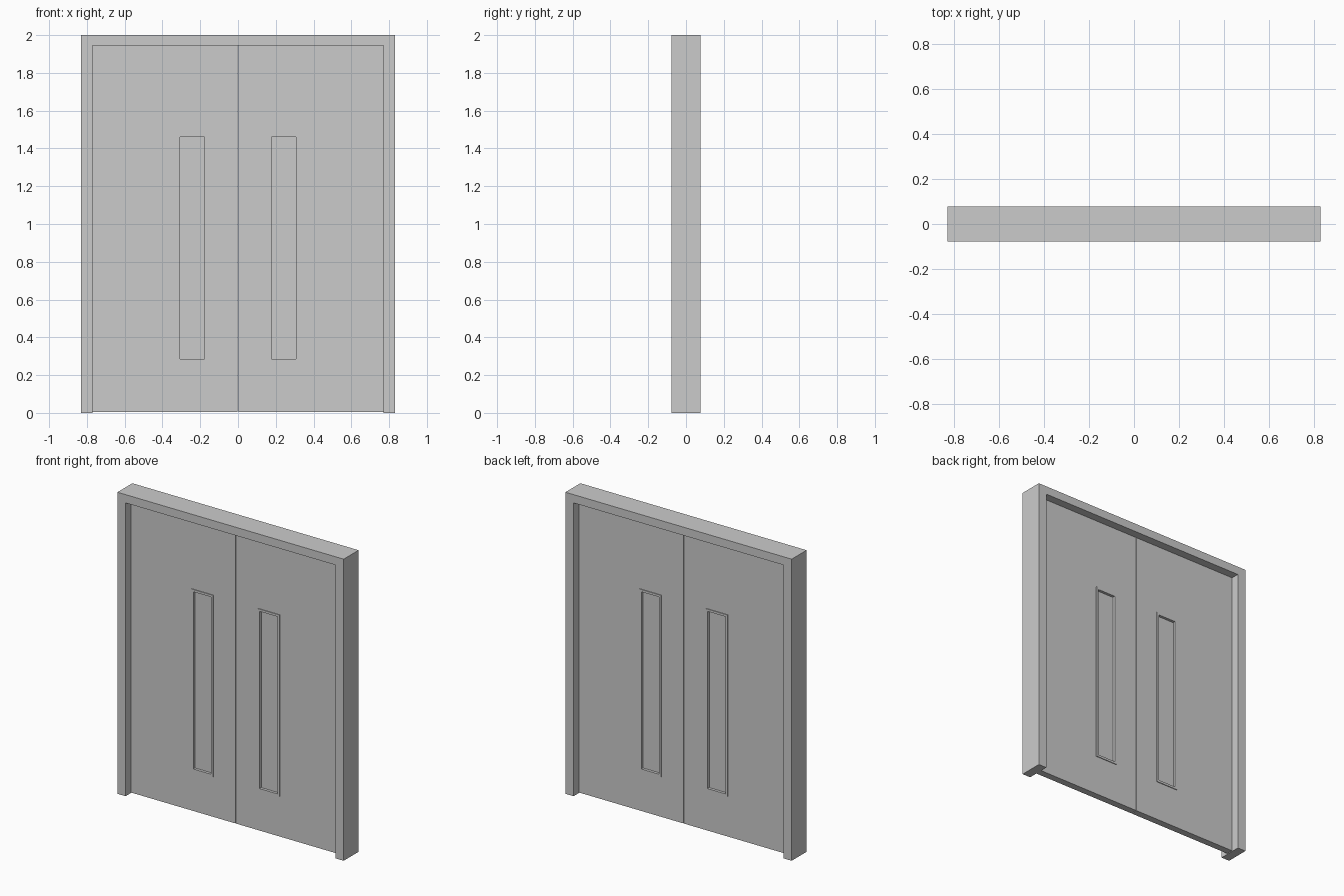
import bpy, bmesh

if "Cube" in bpy.data.objects:
    bpy.data.objects.remove(bpy.data.objects["Cube"])

W, H = 0.83, 2.0          # overall half width and height
IN_W, IN_H = 0.77, 1.945  # clear opening of the door frame
FRAME_Y, LEAF_Y, TRIM_Y, GLASS_Y = 0.078, 0.023, 0.028, 0.01  # half depths


def extrude_faces(name, pts, faces, half):
    """Extrude flat faces given in the x-z plane to y = -half .. +half."""
    bm = bmesh.new()
    verts = [bm.verts.new((x, -half, z)) for x, z in pts]
    flat = [bm.faces.new([verts[i] for i in f]) for f in faces]
    new = bmesh.ops.extrude_face_region(bm, geom=flat, use_keep_orig=True)["geom"]
    moved = [g for g in new if isinstance(g, bmesh.types.BMVert)]
    bmesh.ops.translate(bm, verts=moved, vec=(0, 2 * half, 0))
    bmesh.ops.recalc_face_normals(bm, faces=bm.faces)
    mesh = bpy.data.meshes.new(name)
    bm.to_mesh(mesh)
    bm.free()
    obj = bpy.data.objects.new(name, mesh)
    bpy.context.collection.objects.link(obj)
    return obj


def corners(x0, x1, z0, z1):
    return [(x0, z0), (x1, z0), (x1, z1), (x0, z1)]


def grow(rect, d):
    x0, x1, z0, z1 = rect
    return (x0 - d, x1 + d, z0 - d, z1 + d)


def panel(name, rect, half):
    return extrude_faces(name, corners(*rect), [(0, 1, 2, 3)], half)


def ring(name, outer, inner, half):
    faces = [(i, (i + 1) % 4, (i + 1) % 4 + 4, i + 4) for i in range(4)]
    return extrude_faces(name, corners(*outer) + corners(*inner), faces, half)


# Door frame: two jambs and a head as one upside-down U
extrude_faces("door_frame",
              [(-W, 0), (-IN_W, 0), (-IN_W, IN_H), (IN_W, IN_H),
               (IN_W, 0), (W, 0), (W, H), (-W, H)],
              [range(8)], FRAME_Y)

# Two door leaves, each with a tall narrow window
for side, s in (("left", -1), ("right", 1)):
    x0, x1 = sorted((s * 0.0025, s * IN_W))
    w0, w1 = sorted((s * 0.178, s * 0.308))
    window = (w0, w1, 0.285, 1.46)
    ring(side + "_door_leaf", (x0, x1, 0.004, IN_H), grow(window, 0.008), LEAF_Y)
    # Slightly raised trim around the window, showing on both faces
    ring(side + "_window_trim", grow(window, 0.015), window, TRIM_Y)
    # Recessed pane
    panel(side + "_window_pane", grow(window, 0.004), GLASS_Y)
